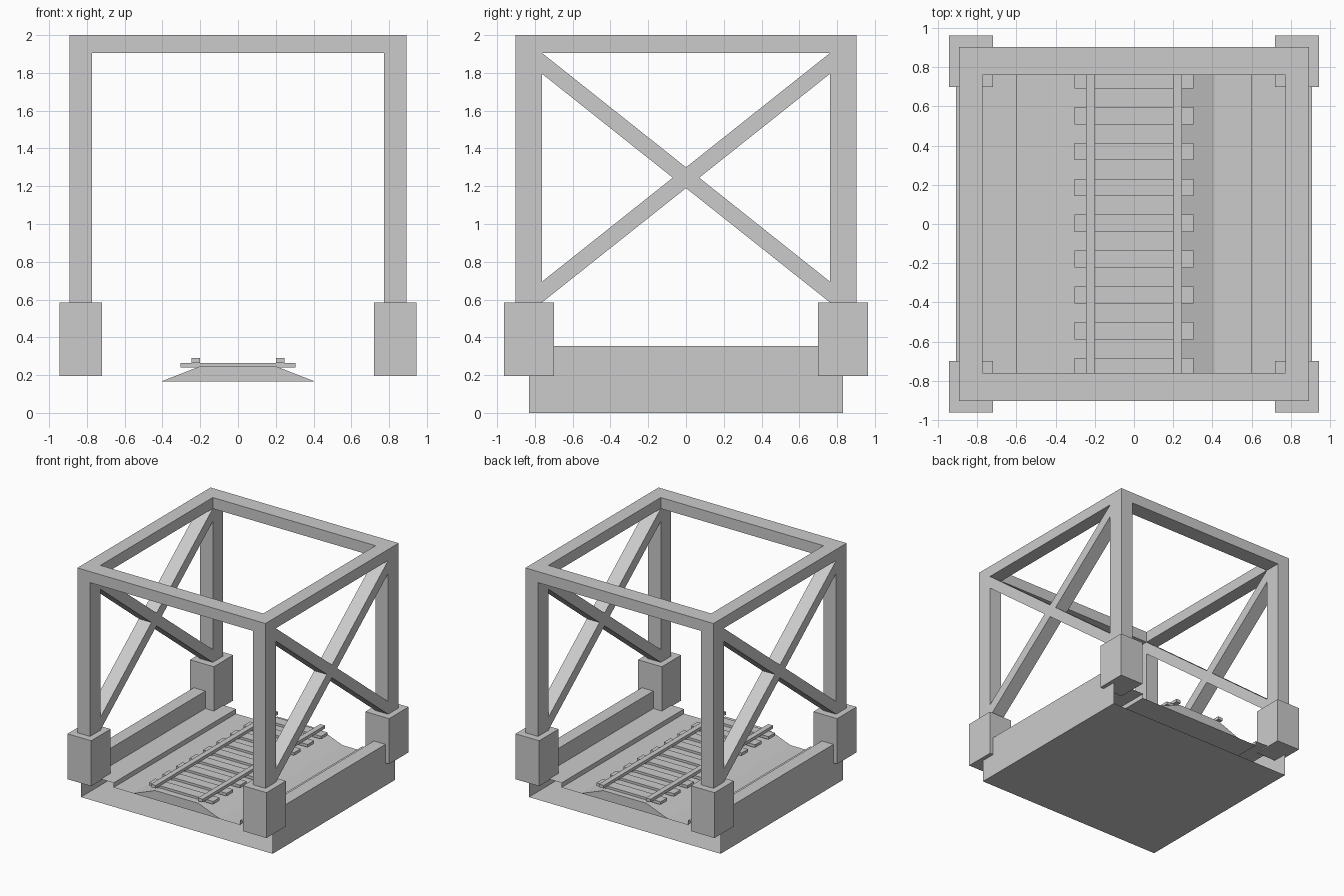
import bpy, bmesh

if "Cube" in bpy.data.objects:
    bpy.data.objects.remove(bpy.data.objects["Cube"])


def prism(name, profile, axis, lo, hi, caps=True):
    """Extrude a 2D profile along x (points are y,z), y (x,z) or z (x,y)."""
    def place(p, d):
        return {'x': (d, p[0], p[1]), 'y': (p[0], d, p[1]), 'z': (p[0], p[1], d)}[axis]
    bm = bmesh.new()
    a = [bm.verts.new(place(p, lo)) for p in profile]
    b = [bm.verts.new(place(p, hi)) for p in profile]
    n = len(profile)
    for i in range(n):
        j = (i + 1) % n
        bm.faces.new((a[i], a[j], b[j], b[i]))
    ends = [bm.faces.new(a), bm.faces.new(b)]
    bmesh.ops.recalc_face_normals(bm, faces=bm.faces)
    if not caps:
        bmesh.ops.delete(bm, geom=ends, context='FACES_ONLY')
    mesh = bpy.data.meshes.new(name)
    bm.to_mesh(mesh)
    bm.free()
    ob = bpy.data.objects.new(name, mesh)
    bpy.context.collection.objects.link(ob)
    return ob


def box(name, x0, x1, y0, y1, z0, z1):
    return prism(name, [(x0, y0), (x1, y0), (x1, y1), (x0, y1)], 'z', z0, z1)


def cut(target, cutter):
    cutter.hide_render = True
    mod = target.modifiers.new("cut", 'BOOLEAN')
    mod.operation = 'DIFFERENCE'
    mod.solver = 'EXACT'
    mod.object = cutter
    bpy.context.view_layer.objects.active = target
    bpy.ops.object.modifier_apply(modifier=mod.name)
    bpy.data.objects.remove(cutter)


# Trough-shaped deck with side walls and ledges, open at both ends
half = [(0.91, 0), (0.91, 0.355), (0.80, 0.355), (0.80, 0.205), (0.60, 0.205), (0.60, 0.165)]
trough = half + [(-x, z) for x, z in reversed(half)]
prism("deck_trough", trough, 'y', -0.83, 0.83, caps=False)

# Ballast bed
prism("ballast_bed", [(-0.41, 0.165), (0.41, 0.165), (0.205, 0.245), (-0.205, 0.245)],
      'y', -0.83, 0.83)

# Sleepers
for i in range(9):
    y = (i - 4) * 0.183 + 0.004
    box(f"sleeper_{i + 1}", -0.305, 0.305, y - 0.044, y + 0.044, 0.24, 0.265)

# Rails
for side, x in (("left", -0.2225), ("right", 0.2225)):
    box(f"rail_{side}", x - 0.0225, x + 0.0225, -0.83, 0.83, 0.264, 0.29)

# Foot blocks
for xn, sx in (("left", -1), ("right", 1)):
    for yn, sy in (("front", -1), ("back", 1)):
        xs, ys = sorted((sx * 0.72, sx * 0.945)), sorted((sy * 0.70, sy * 0.963))
        box(f"foot_block_{yn}_{xn}", *xs, *ys, 0.195, 0.585)

# Portal frame: a block hollowed out to posts, top beams and crossed side braces
frame = box("portal_frame", -0.893, 0.893, -0.903, 0.903, 0.575, 2.0)
cut(frame, box("cut_core", -0.773, 0.773, -0.762, 0.762, 0.4, 2.2))
cut(frame, box("cut_front_back", -0.773, 0.773, -1.2, 1.2, 0.4, 1.905))
side_openings = [
    [(-0.762, 0.4), (0.762, 0.4), (0.762, 0.585), (0, 1.19), (-0.762, 0.585)],
    [(-0.762, 1.905), (0.762, 1.905), (0, 1.30)],
    [(-0.762, 0.695), (-0.762, 1.795), (-0.07, 1.245)],
    [(0.762, 0.695), (0.762, 1.795), (0.07, 1.245)],
]
for pts in side_openings:
    cut(frame, prism("cut_side", pts, 'x', -1.2, 1.2))
